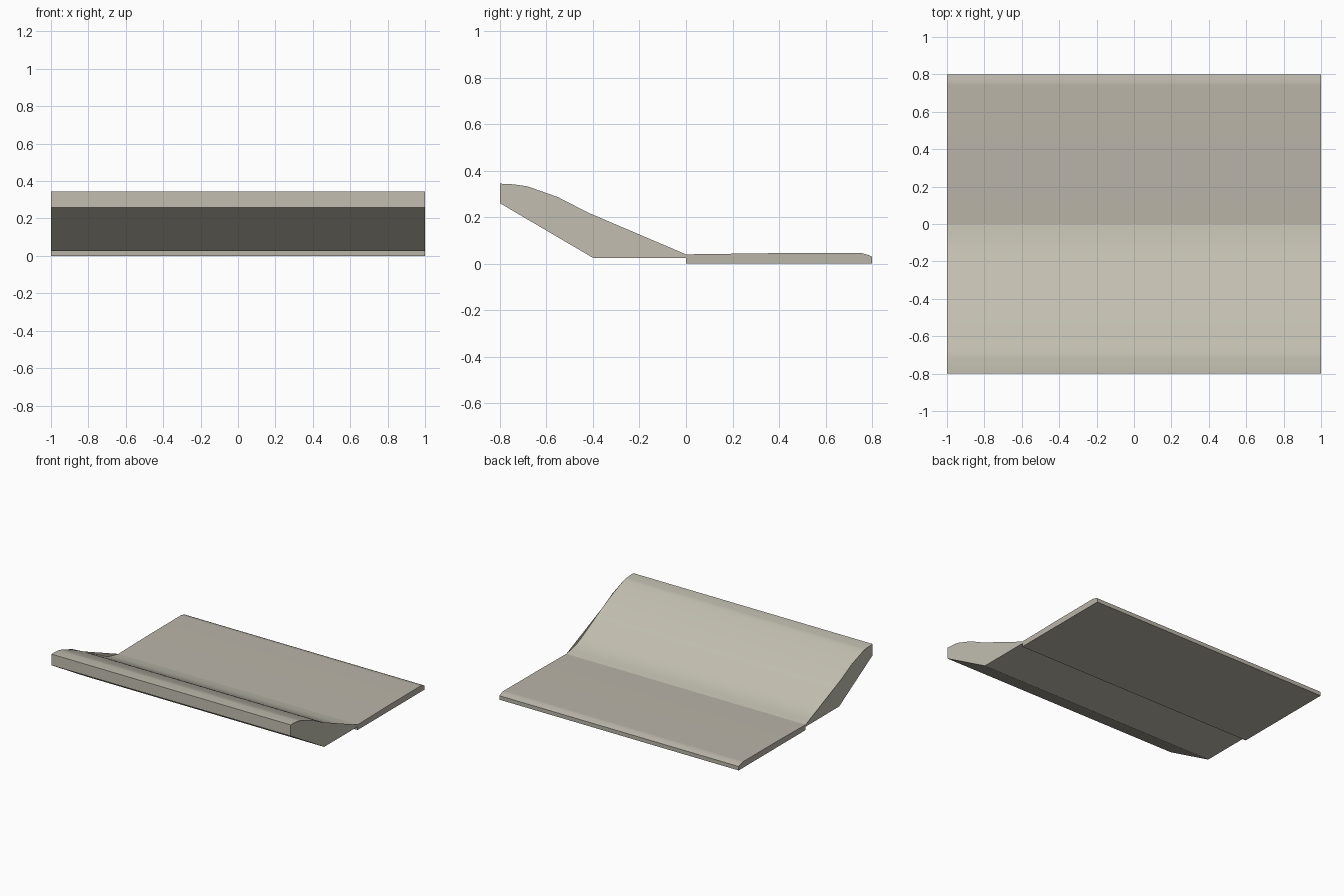
import bpy, bmesh

if "Cube" in bpy.data.objects:
    bpy.data.objects.remove(bpy.data.objects["Cube"])


def catmull(pts, steps=5):
    """Smooth curve through (y, z) points."""
    p = [pts[0]] + pts + [pts[-1]]
    out = []
    for i in range(1, len(p) - 2):
        for s in range(steps):
            t = s / steps
            out.append(tuple(
                0.5 * (2 * b + (c - a) * t + (2 * a - 5 * b + 4 * c - d) * t ** 2
                       + (3 * b - a - 3 * c + d) * t ** 3)
                for a, b, c, d in zip(p[i - 1], p[i], p[i + 1], p[i + 2])))
    return out + [pts[-1]]


def extrude_profile(name, profile, colour, cap=None, half=1.0):
    """Closed (y, z) profile swept along x; cap outlines may differ from the sweep."""
    bm = bmesh.new()
    left, right = ([bm.verts.new((x, y, z)) for y, z in profile] for x in (-half, half))
    n = len(profile)
    for i in range(n):
        j = (i + 1) % n
        bm.faces.new((left[i], left[j], right[j], right[i]))
    if cap is None:
        bm.faces.new(left[::-1])
        bm.faces.new(right)
    else:
        for x in (-half, half):
            ring = [bm.verts.new((x, y, z)) for y, z in cap]
            bm.faces.new(ring[::-1] if x < 0 else ring)
    bmesh.ops.recalc_face_normals(bm, faces=bm.faces)
    mesh = bpy.data.meshes.new(name)
    bm.to_mesh(mesh)
    bm.free()
    mat = bpy.data.materials.new(name + "_grey")
    mat.diffuse_color = (*colour, 1)
    mat.use_nodes = True
    mat.node_tree.nodes["Principled BSDF"].inputs["Base Color"].default_value = mat.diffuse_color
    mesh.materials.append(mat)
    obj = bpy.data.objects.new(name, mesh)
    bpy.context.collection.objects.link(obj)
    bpy.context.view_layer.objects.active = obj
    obj.select_set(True)
    bpy.ops.object.shade_smooth_by_angle(angle=0.5)
    obj.select_set(False)
    return obj


# Flat rear plate with a softened back edge
extrude_profile("rear_plate", [(0, 0), (0.8, 0), (0.8, 0.03), (0.785, 0.037), (0.76, 0.044),
                               (0.75, 0.046), (0.74, 0.046), (0.37, 0.045), (0, 0.04)],
                (0.49, 0.46, 0.395))

# Curved front ramp: S-shaped top, sloped underside, end panels bridging the hollow
underside = [(-0.8, 0.26), (-0.4, 0.025), (0, 0.025)]
top = catmull([(0, 0.04), (-0.13, 0.07), (-0.3, 0.154), (-0.42, 0.218), (-0.55, 0.279),
               (-0.68, 0.331), (-0.74, 0.341), (-0.8, 0.344)])
end_top = [(0, 0.04), (-0.42, 0.219), (-0.55, 0.286), (-0.68, 0.332), (-0.74, 0.341), (-0.8, 0.344)]
extrude_profile("front_ramp", underside + top, (0.54, 0.515, 0.435), cap=underside + end_top)
